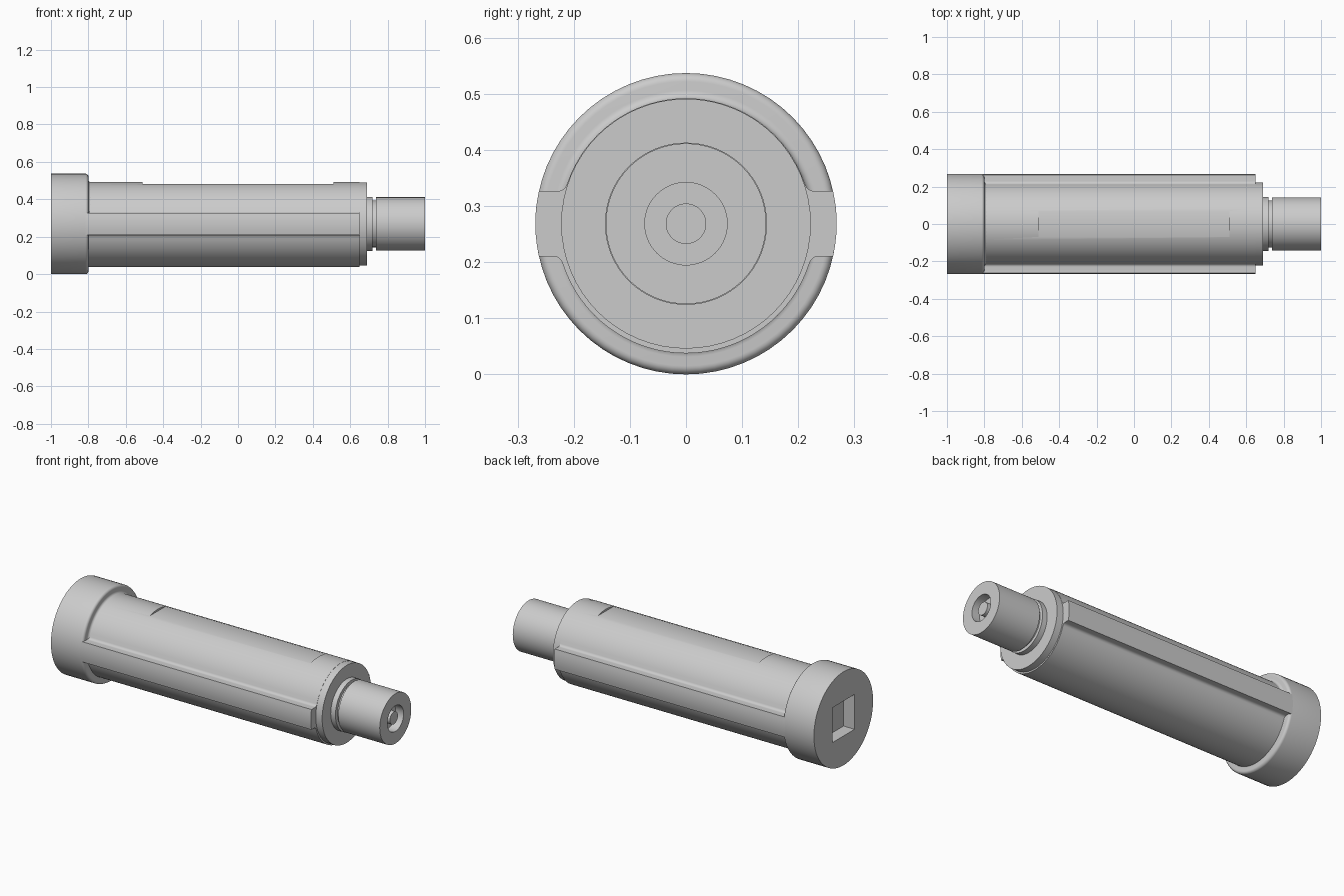
import bpy, bmesh, math

if "Cube" in bpy.data.objects:
    bpy.data.objects.remove(bpy.data.objects["Cube"])

AXIS_Z = 0.2685
HEAD_R, BODY_R, LOWER_R, COLLAR_R, TIP_R = 0.2685, 0.2235, 0.231, 0.2225, 0.143
SEG = 64


def arc(cx, cy, r, a0, a1, n):
    """Points on an arc, angles in radians."""
    return [(cx + r * math.cos(a0 + (a1 - a0) * i / n),
             cy + r * math.sin(a0 + (a1 - a0) * i / n)) for i in range(n + 1)]


def finish(bm, name):
    bmesh.ops.remove_doubles(bm, verts=bm.verts[:], dist=1e-5)
    bmesh.ops.recalc_face_normals(bm, faces=bm.faces[:])
    mesh = bpy.data.meshes.new(name)
    bm.to_mesh(mesh)
    bm.free()
    ob = bpy.data.objects.new(name, mesh)
    ob.location.z = AXIS_Z
    bpy.context.collection.objects.link(ob)
    return ob


def activate(ob):
    bpy.ops.object.select_all(action='DESELECT')
    ob.select_set(True)
    bpy.context.view_layer.objects.active = ob


def smooth(ob):
    activate(ob)
    bpy.ops.object.shade_smooth_by_angle(angle=math.radians(30))


def lathe(name, profile):
    """Spin an (x, radius) profile around the x axis."""
    bm = bmesh.new()
    vs = [bm.verts.new((x, 0, r)) for x, r in profile]
    edges = [bm.edges.new(p) for p in zip(vs, vs[1:])]
    bmesh.ops.spin(bm, geom=vs + edges, cent=(0, 0, 0), axis=(1, 0, 0),
                   angle=math.tau, steps=SEG)
    return finish(bm, name)


def cut_box(ob, lo, hi):
    """Subtract a box given by its two corners."""
    bpy.ops.mesh.primitive_cube_add(size=1, location=[(a + b) / 2 for a, b in zip(lo, hi)])
    cutter = bpy.context.object
    cutter.scale = [b - a for a, b in zip(lo, hi)]
    cutter.hide_render = True
    mod = ob.modifiers.new("cut", 'BOOLEAN')
    mod.operation, mod.solver, mod.object = 'DIFFERENCE', 'EXACT', cutter
    activate(ob)
    bpy.ops.object.modifier_apply(modifier=mod.name)
    bpy.data.objects.remove(cutter)


# Head: rounded front rim and a hollow fillet down to the shaft, square socket behind
f = 0.015
profile = [(-1, 0), (-1, HEAD_R)]
profile += arc(-0.80 - f, HEAD_R - f, f, math.pi / 2, 0, 6)
profile += arc(-0.80 + f, COLLAR_R + f, f, math.pi, 1.5 * math.pi, 6)
profile += [(-0.80 + f, 0)]
head = lathe("head", profile)
cut_box(head, (-1.1, -0.1, AXIS_Z - 0.1), (-0.93, 0.1, AXIS_Z + 0.1))
smooth(head)

# Body: round section with two side ribs blended in by fillets
RIB, FIL = 0.058, 0.018


def quarter(r):
    """Section from the rib's outer face up to the top, for y > 0."""
    pts = arc(0, 0, HEAD_R, 0, math.asin(RIB / HEAD_R), 3)
    cy, cz = math.sqrt((r + FIL) ** 2 - (RIB + FIL) ** 2), RIB + FIL
    a = math.atan2(cz, cy)
    pts += arc(cy, cz, FIL, 1.5 * math.pi, a + math.pi, 6)
    return pts + arc(0, 0, r, a, math.pi / 2, 16)[1:]


up, low = quarter(BODY_R), quarter(LOWER_R)
section = (up + [(-y, z) for y, z in reversed(up[:-1])]
           + [(-y, -z) for y, z in low[1:]]
           + [(y, -z) for y, z in reversed(low[1:-1])])
bm = bmesh.new()
face = bm.faces.new([bm.verts.new((-0.815, y, z)) for y, z in section])
ext = bmesh.ops.extrude_face_region(bm, geom=[face], use_keep_orig=True)
bmesh.ops.translate(bm, vec=(1.465, 0, 0),
                    verts=[g for g in ext["geom"] if isinstance(g, bmesh.types.BMVert)])
body = finish(bm, "ribbed_body")

# Long flat recess on top of the body
cut_box(body, (-0.51, -0.073, 0.481), (0.51, 0.073, 0.6))
smooth(body)

# Collar, grooved neck and spindle with a centre pin in its end hole
spindle = lathe("collar_and_spindle", [
    (0.64, 0), (0.64, COLLAR_R), (0.69, COLLAR_R), (0.69, 0.1445), (0.72, 0.1445),
    (0.72, 0.125), (0.737, 0.125), (0.737, TIP_R), (1, TIP_R), (1, 0.0735),
    (0.95, 0.0735), (0.95, 0.036), (0.99, 0.036), (0.99, 0)])
smooth(spindle)
